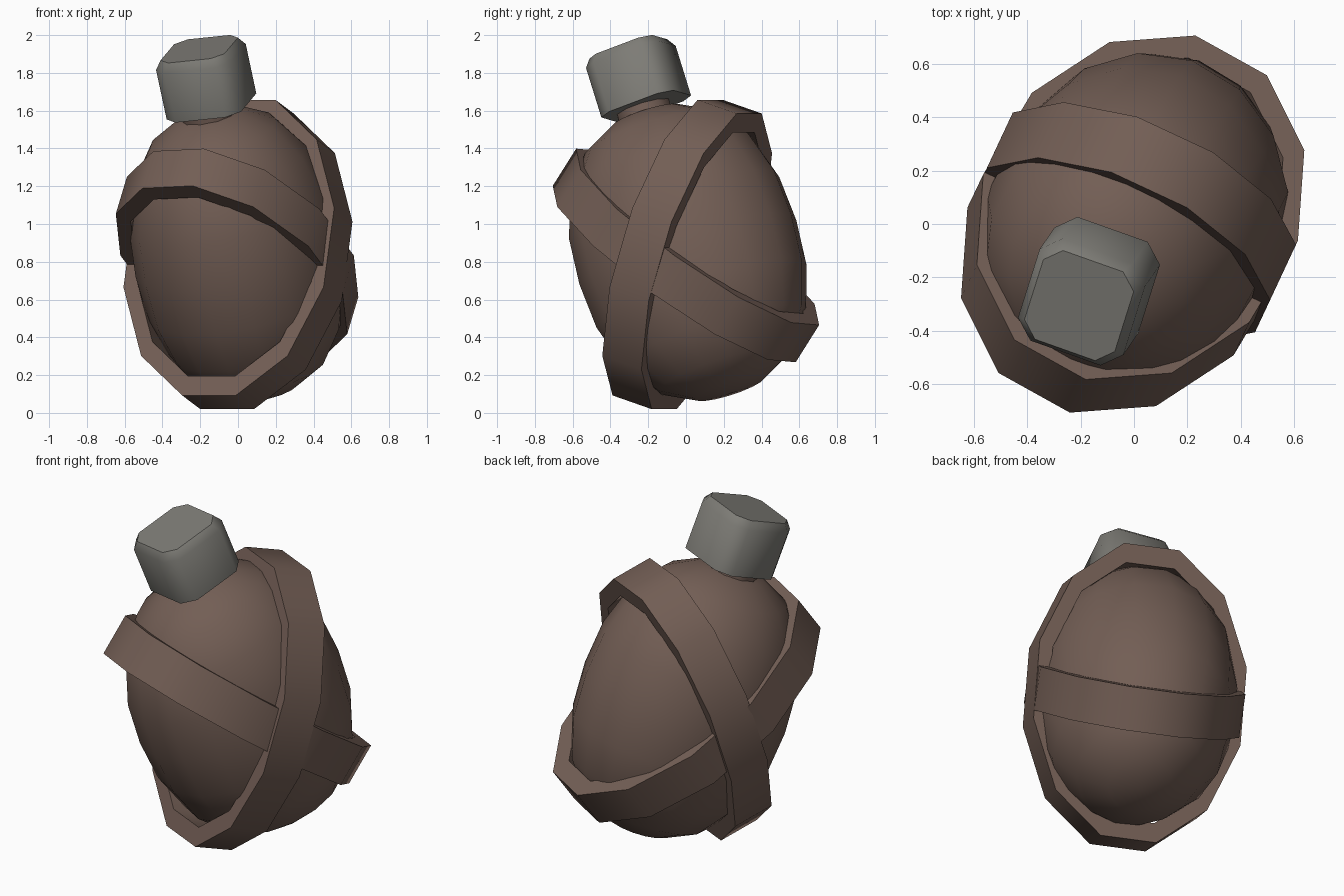
import bpy, bmesh, math
from mathutils import Matrix, Vector

if "Cube" in bpy.data.objects:
    bpy.data.objects.remove(bpy.data.objects["Cube"])

# Tilted frame shared by every part
Z = Vector((-0.20, -0.29, 0.935)).normalized()
X = Vector((0.95, -0.30, 0.0))
X = (X - Z * X.dot(Z)).normalized()
Y = Z.cross(X)
FRAME = Matrix.Translation((0, 0.01, 0.85)) @ Matrix((X, Y, Z)).transposed().to_4x4()


def material(name, rgb):
    m = bpy.data.materials.new(name)
    m.diffuse_color = (*rgb, 1)
    m.use_nodes = True
    m.node_tree.nodes["Principled BSDF"].inputs["Base Color"].default_value = m.diffuse_color
    return m


BROWN = material("brown leather", (0.17, 0.112, 0.09))
GREY = material("grey metal", (0.205, 0.20, 0.18))


def make(name, bm, mat, matrix, angle):
    bmesh.ops.recalc_face_normals(bm, faces=bm.faces)
    bm.transform(matrix)
    me = bpy.data.meshes.new(name)
    bm.to_mesh(me)
    bm.free()
    me.materials.append(mat)
    ob = bpy.data.objects.new(name, me)
    bpy.context.collection.objects.link(ob)
    bpy.ops.object.select_all(action='DESELECT')
    ob.select_set(True)
    bpy.context.view_layer.objects.active = ob
    bpy.ops.object.shade_smooth_by_angle(angle=math.radians(angle))
    return ob


def loft(bm, rings, closed):
    """Skin rings of points; closed joins last to first, else caps the ends."""
    vs = [[bm.verts.new(p) for p in r] for r in rings]
    pairs = list(zip(vs, vs[1:] + vs[:1])) if closed else list(zip(vs, vs[1:]))
    for a, b in pairs:
        for i in range(len(a)):
            j = (i + 1) % len(a)
            bm.faces.new((a[i], a[j], b[j], b[i]))
    if not closed:
        bm.faces.new(vs[0])
        bm.faces.new(vs[-1])


# Egg-shaped flask body with slightly full shoulders
bm = bmesh.new()
bmesh.ops.create_uvsphere(bm, u_segments=16, v_segments=10, radius=1)
P = 2.3
for v in bm.verts:
    r = math.hypot(v.co.x, v.co.y)
    v.co *= (r ** P + abs(v.co.z) ** P) ** (-1 / P)
bm.transform(Matrix.Diagonal((0.55, 0.608, 0.795, 1)))
make("flask_body", bm, BROWN, FRAME, 60)

# Short neck under the cap
bm = bmesh.new()
bmesh.ops.create_cone(bm, cap_ends=True, segments=10, radius1=0.15, radius2=0.15, depth=0.2)
make("neck", bm, BROWN, FRAME @ Matrix.Translation((0, 0, 0.73)), 40)


# Two crossed straps wrapped around the body
def strap(name, tilt, lean, spin, a, b, offset, width=0.24, sides=12, inner=0.87):
    def ring(s, z):
        angles = [(t + 0.5) * math.tau / sides for t in range(sides)]
        return [(s * a * math.cos(t), s * b * math.sin(t), z) for t in angles]
    h = width / 2
    bm = bmesh.new()
    loft(bm, [ring(1, -h), ring(1, h), ring(inner, h), ring(inner, -h)], True)
    turn = (Matrix.Rotation(-math.radians(tilt), 4, 'X')
            @ Matrix.Rotation(math.radians(lean), 4, 'Y')
            @ Matrix.Translation(offset)
            @ Matrix.Rotation(math.radians(spin), 4, 'Z'))
    make(name, bm, BROWN, FRAME @ turn, 40)


strap("front_high_strap", 55, 8, -6, 0.59, 0.835, (0, 0, -0.02))
strap("back_high_strap", 128, 3.5, 7, 0.605, 0.85, (0, 0.012, 0))


# Chamfered cap
def octagon(wx, wy, cut, z):
    x, y = wx / 2, wy / 2
    return [(x, -y + cut, z), (x, y - cut, z), (x - cut, y, z), (-x + cut, y, z),
            (-x, y - cut, z), (-x, -y + cut, z), (-x + cut, -y, z), (x - cut, -y, z)]


bm = bmesh.new()
loft(bm, [octagon(0.42, 0.425, 0.07, 0.815), octagon(0.42, 0.425, 0.07, 1.095),
          octagon(0.36, 0.37, 0.06, 1.14)], False)
make("cap", bm, GREY, FRAME @ Matrix.Translation((0.017, 0.024, 0)), 47)
